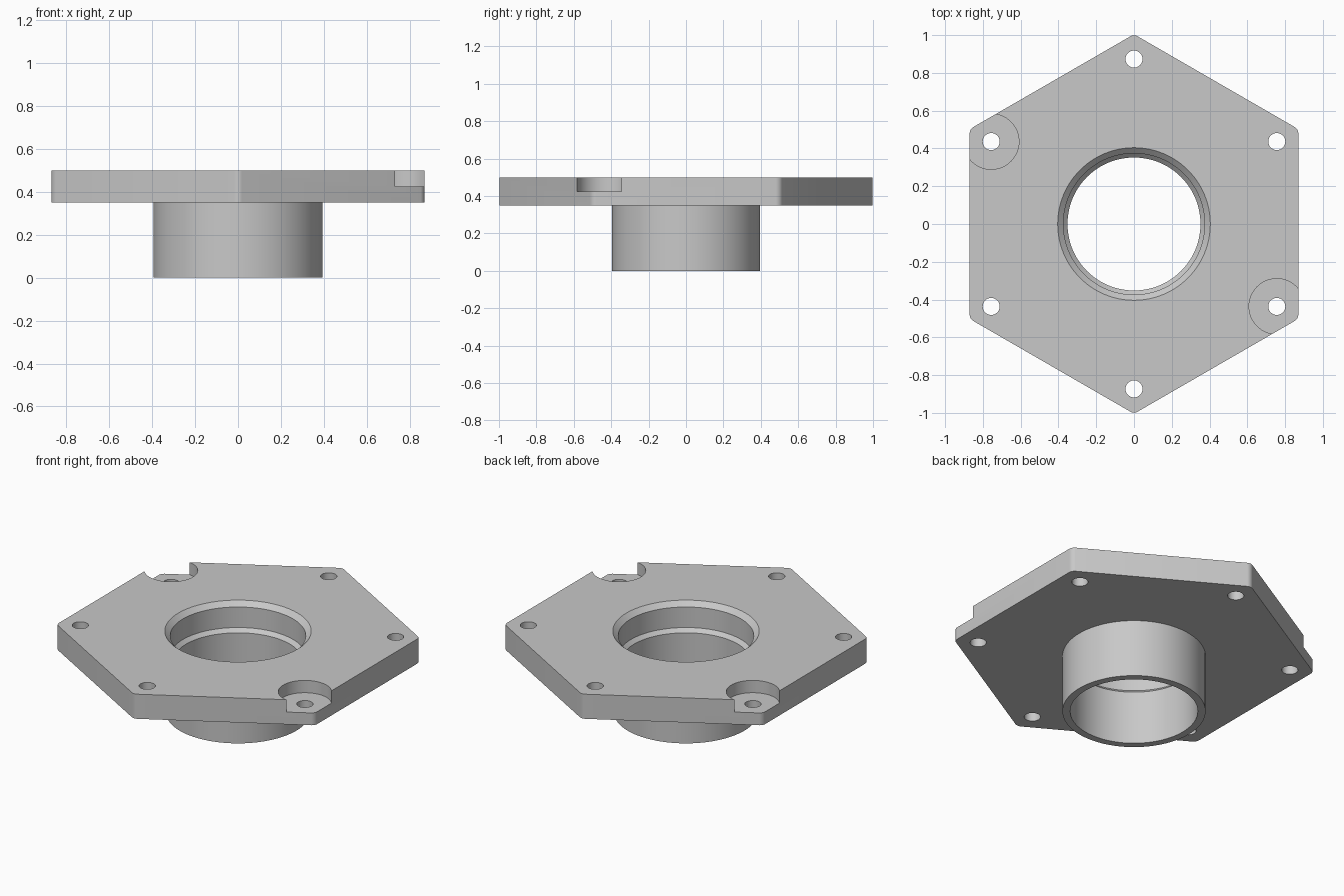
import bpy, bmesh, math

cube = bpy.data.objects.get("Cube")
if cube:
    bpy.data.objects.remove(cube, do_unlink=True)

APOTHEM, TOP, UNDER = 0.87, 0.5, 0.35
BOLT_RADIUS = 0.873

grey = bpy.data.materials.new("plain_grey")
grey.use_nodes = True
colour = (0.58, 0.58, 0.58, 1)
grey.diffuse_color = colour
grey.node_tree.nodes["Principled BSDF"].inputs["Base Color"].default_value = colour


def finish(name, bm):
    bmesh.ops.recalc_face_normals(bm, faces=bm.faces)
    mesh = bpy.data.meshes.new(name)
    bm.to_mesh(mesh)
    bm.free()
    mesh.materials.append(grey)
    obj = bpy.data.objects.new(name, mesh)
    bpy.context.collection.objects.link(obj)
    return obj


def turned(name, profile, x=0, y=0, sides=96):
    """Solid of revolution from (radius, height) pairs, capped at both ends."""
    bm = bmesh.new()
    rings = []
    for r, z in profile:
        rings.append([bm.verts.new((x + r * math.cos(math.tau * i / sides),
                                    y + r * math.sin(math.tau * i / sides), z))
                      for i in range(sides)])
    for low, high in zip(rings, rings[1:]):
        for i in range(sides):
            j = (i + 1) % sides
            bm.faces.new((low[i], low[j], high[j], high[i]))
    bm.faces.new(rings[0])
    bm.faces.new(rings[-1])
    return finish(name, bm)


def combine(target, tool, operation):
    mod = target.modifiers.new(operation.lower(), 'BOOLEAN')
    mod.operation = operation
    mod.solver = 'EXACT'
    mod.object = tool
    tool.hide_render = True
    bpy.context.view_layer.objects.active = target
    bpy.ops.object.modifier_apply(modifier=mod.name)
    bpy.data.objects.remove(tool, do_unlink=True)


# Hexagonal plate with rounded corners, points along y
bm = bmesh.new()
corner = APOTHEM / math.cos(math.pi / 6)
angles = [math.radians(30 + 60 * i) for i in range(6)]
base = bm.faces.new([bm.verts.new((corner * math.cos(a), corner * math.sin(a), UNDER))
                     for a in angles])
raised = bmesh.ops.extrude_face_region(bm, geom=[base])["geom"]
bmesh.ops.translate(bm, vec=(0, 0, TOP - UNDER),
                    verts=[v for v in raised if isinstance(v, bmesh.types.BMVert)])
upright = [e for e in bm.edges if abs(e.verts[0].co.z - e.verts[1].co.z) > 0.1]
bmesh.ops.bevel(bm, geom=upright, offset=0.021, offset_type='OFFSET',
                segments=6, profile=0.5, affect='EDGES')
flange = finish("flanged_hub", bm)

# Hub tube below the plate
combine(flange, turned("hub", [(0.395, 0), (0.395, 0.42)]), 'UNION')

# Stepped bore with a chamfered mouth
bore = [(0.352, -0.1), (0.352, 0.325), (0.374, 0.347),
        (0.374, 0.472), (0.404, TOP), (0.404, 0.6)]
combine(flange, turned("bore_cutter", bore), 'DIFFERENCE')

# Bolt holes, with spot faces at two opposite corners
for i, a in enumerate(angles):
    x, y = BOLT_RADIUS * math.cos(a), BOLT_RADIUS * math.sin(a)
    if i in (2, 5):
        combine(flange, turned("spot_cutter", [(0.147, 0.425), (0.147, 0.6)], x, y, 64),
                'DIFFERENCE')
    combine(flange, turned("hole_cutter", [(0.045, 0.2), (0.045, 0.6)], x, y, 32),
            'DIFFERENCE')

bpy.ops.object.select_all(action='DESELECT')
flange.select_set(True)
bpy.context.view_layer.objects.active = flange
bpy.ops.object.shade_smooth_by_angle(angle=math.radians(30))
